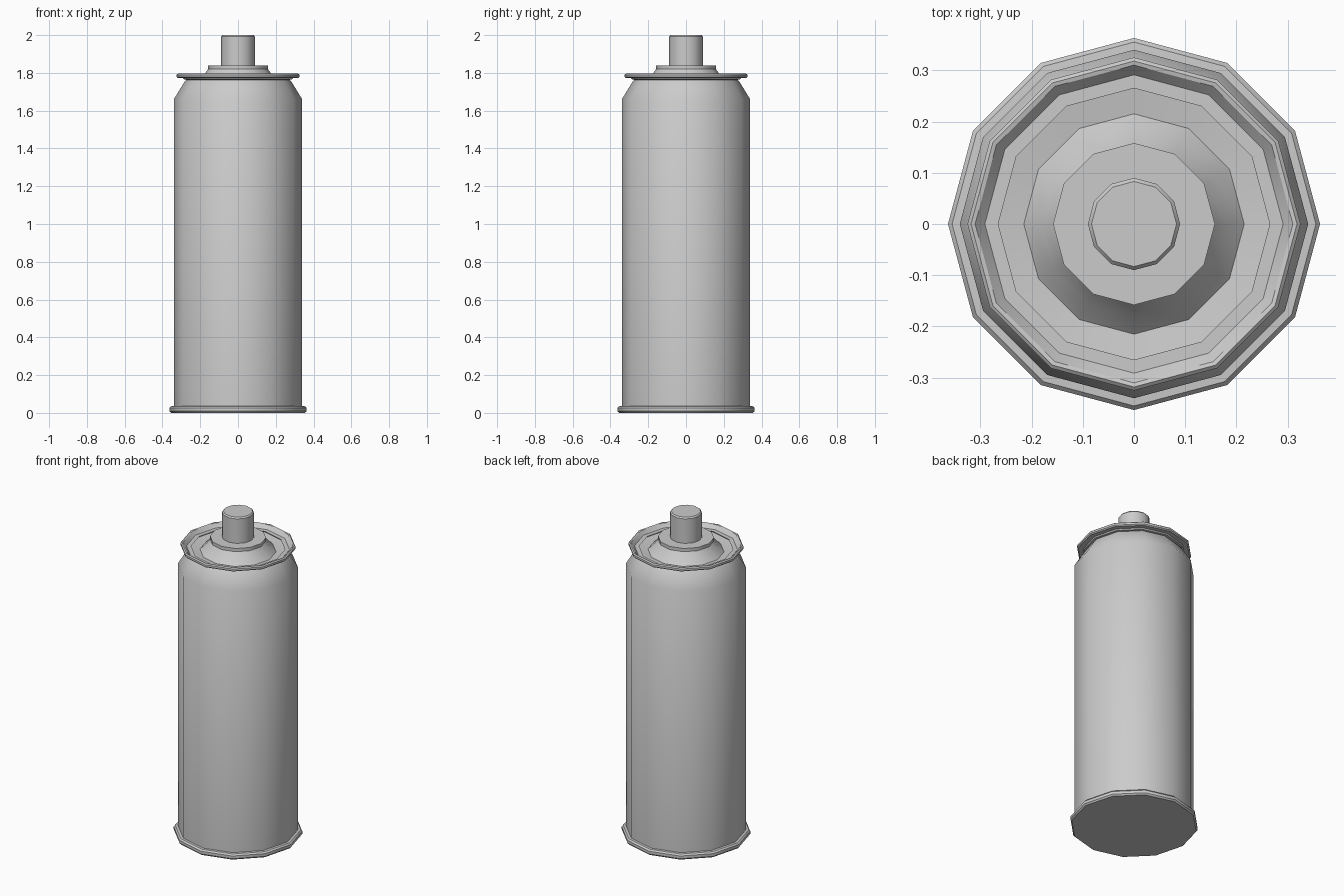
import bpy, bmesh, math

if "Cube" in bpy.data.objects:
    bpy.data.objects.remove(bpy.data.objects["Cube"])

SIDES = 12


def lathe(name, profile, angle=35):
    """Spin an (r, z) profile round z; r = 0 points close the surface."""
    bm = bmesh.new()
    rings = []
    for r, z in profile:
        if r == 0:
            rings.append([bm.verts.new((0, 0, z))] * SIDES)
        else:
            rings.append([bm.verts.new((r * math.cos(math.tau * i / SIDES),
                                        r * math.sin(math.tau * i / SIDES), z))
                          for i in range(SIDES)])
    for a, b in zip(rings, rings[1:]):
        for i in range(SIDES):
            j = (i + 1) % SIDES
            quad = list(dict.fromkeys((a[i], a[j], b[j], b[i])))
            bm.faces.new(quad)
    bmesh.ops.recalc_face_normals(bm, faces=bm.faces)
    mesh = bpy.data.meshes.new(name)
    bm.to_mesh(mesh)
    bm.free()
    obj = bpy.data.objects.new(name, mesh)
    bpy.context.collection.objects.link(obj)
    bpy.ops.object.select_all(action='DESELECT')
    obj.select_set(True)
    bpy.context.view_layer.objects.active = obj
    bpy.ops.object.shade_smooth_by_angle(angle=math.radians(angle))
    return obj


# Can: flat base, crimped bottom seam, wall, shoulder, rolled rim,
# recessed dish and raised valve cup in one continuous skin
lathe("can_body", [
    (0, 0), (0.355, 0), (0.363, 0.009), (0.363, 0.026), (0.355, 0.035),
    (0.34, 0.036), (0.34, 1.66), (0.285, 1.75), (0.265, 1.772),
    (0.318, 1.772), (0.325, 1.778), (0.325, 1.79), (0.318, 1.796),
    (0.31, 1.794), (0.285, 1.765), (0.215, 1.755), (0.18, 1.79),
    (0.158, 1.82), (0.158, 1.84), (0, 1.84)])

# Spray button
lathe("spray_button", [
    (0, 1.83), (0.09, 1.83), (0.09, 1.992), (0.083, 2.0), (0, 2.0)])
